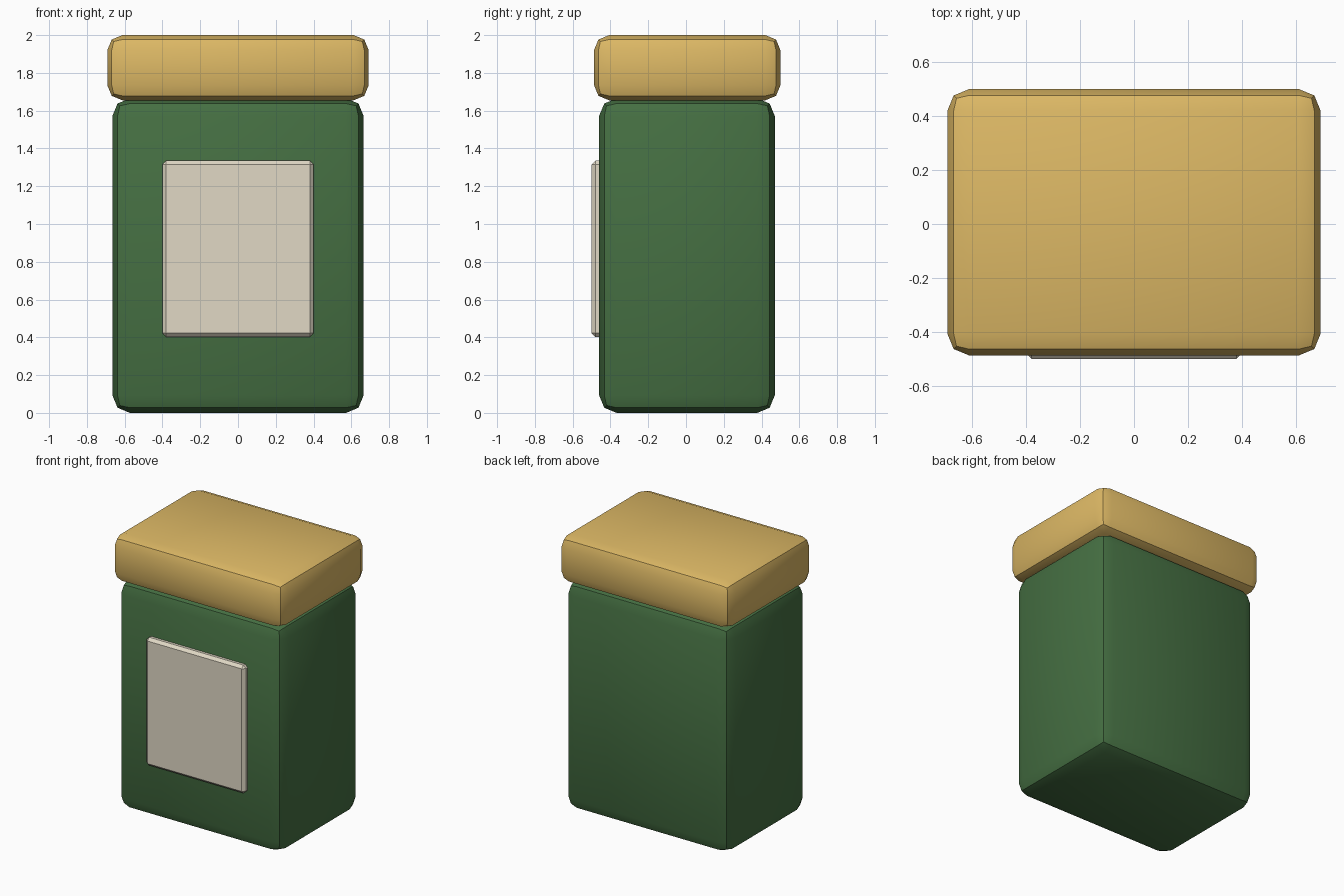
import bpy, bmesh, math
from mathutils import Matrix

if "Cube" in bpy.data.objects:
    bpy.data.objects.remove(bpy.data.objects["Cube"])


def material(name, rgb):
    m = bpy.data.materials.new(name)
    m.diffuse_color = (*rgb, 1)
    m.use_nodes = True
    m.node_tree.nodes["Principled BSDF"].inputs["Base Color"].default_value = m.diffuse_color
    return m


def rounded_box(name, lo, hi, radius, segments, mat):
    """Box between two corners with every edge bevelled."""
    size = [b - a for a, b in zip(lo, hi)]
    centre = [(a + b) / 2 for a, b in zip(lo, hi)]
    bm = bmesh.new()
    bmesh.ops.create_cube(bm, size=1, matrix=Matrix.Diagonal((*size, 1)))
    bmesh.ops.bevel(bm, geom=bm.edges[:], offset=radius, offset_type='OFFSET',
                    segments=segments, profile=0.5, affect='EDGES')
    mesh = bpy.data.meshes.new(name)
    bm.to_mesh(mesh)
    bm.free()
    obj = bpy.data.objects.new(name, mesh)
    obj.location = centre
    bpy.context.collection.objects.link(obj)
    mesh.materials.append(mat)
    bpy.ops.object.select_all(action='DESELECT')
    obj.select_set(True)
    bpy.context.view_layer.objects.active = obj
    bpy.ops.object.shade_smooth_by_angle(angle=math.radians(30))
    return obj


green = material("green", (0.06, 0.16, 0.055))
gold = material("gold", (0.72, 0.48, 0.13))
cream = material("cream", (0.75, 0.69, 0.56))

# Tin body
rounded_box("body", (-0.665, -0.46, 0), (0.665, 0.47, 1.665), 0.093, 2, green)
# Overhanging lid
rounded_box("lid", (-0.692, -0.487, 1.655), (0.692, 0.5, 2.0), 0.08, 2, gold)
# Front label plate
rounded_box("label", (-0.4, -0.5, 0.402), (0.4, -0.43, 1.335), 0.02, 1, cream)
